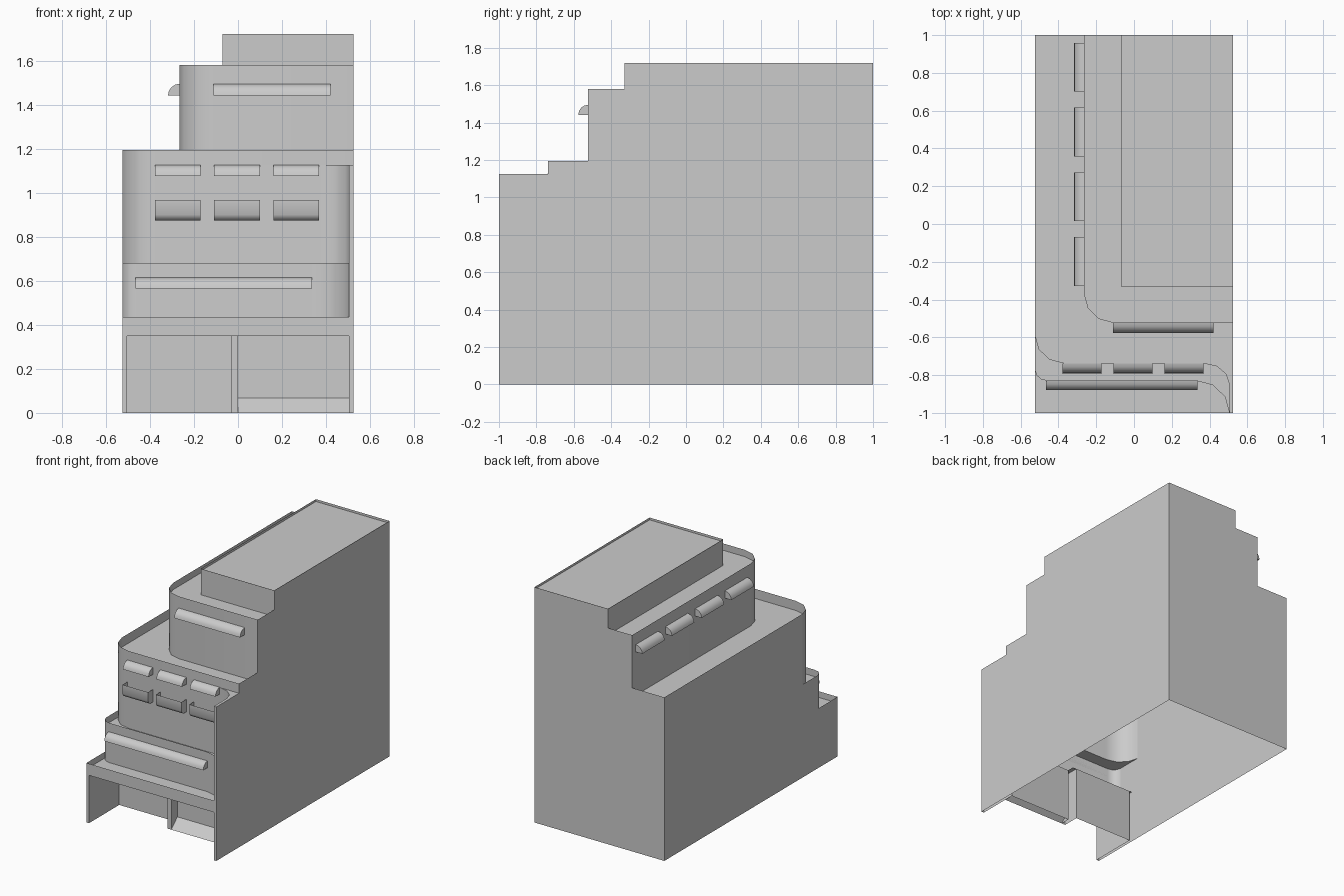
import bpy, bmesh, math

if "Cube" in bpy.data.objects:
    bpy.data.objects.remove(bpy.data.objects["Cube"])

W, L = 0.525, 1.0          # half width, half length
IN = 0.505                 # inner face of the side walls
DRIVE = 0.35               # top of the street openings


def make(name, faces, smooth=False):
    """One object from a list of faces, each a list of xyz points."""
    bm = bmesh.new()
    for pts in faces:
        bm.faces.new([bm.verts.new(p) for p in pts])
    bmesh.ops.remove_doubles(bm, verts=bm.verts, dist=0.0005)
    me = bpy.data.meshes.new(name)
    bm.to_mesh(me)
    bm.free()
    ob = bpy.data.objects.new(name, me)
    bpy.context.collection.objects.link(ob)
    if smooth:
        bpy.ops.object.select_all(action='DESELECT')
        ob.select_set(True)
        bpy.context.view_layer.objects.active = ob
        bpy.ops.object.shade_smooth_by_angle(angle=math.radians(40))
    return ob


def sheet(path, z0, z1):
    return [[(*a, z0), (*b, z0), (*b, z1), (*a, z1)] for a, b in zip(path, path[1:])]


def wall(name, path, z0, z1):
    return make(name, sheet(path, z0, z1), True)


def floor(name, outline, z):
    return make(name, [[(x, y, z) for x, y in outline]])


def arc(cx, cy, rx, ry, a0, a1, n=3):
    return [(cx + rx * math.cos(math.radians(a0 + (a1 - a0) * i / n)),
             cy + ry * math.sin(math.radians(a0 + (a1 - a0) * i / n))) for i in range(n + 1)]


def bar(name, profile, a, b, place, closed):
    """Extrude an (out, z) profile from a to b; place maps (t, out, z) to xyz."""
    pts = profile + profile[:1] if closed else profile
    faces = [[place(a, *p), place(b, *p), place(b, *q), place(a, *q)]
             for p, q in zip(pts, pts[1:])]
    ends = profile if closed else profile + [(0, profile[-1][1])]
    faces += [[place(t, *p) for p in ends] for t in (a, b)]
    return make(name, faces, True)


def awning_profile(z0, r=0.053):
    return [(0, z0)] + [(r * math.cos(i * math.pi / 8), z0 + r * math.sin(i * math.pi / 8))
                        for i in range(5)]


# Facade plans of the stepped storeys, left to right
low = arc(-0.46, -0.77, 0.065, 0.06, 180, 270) + arc(0.33, -1, 0.175, 0.17, 90, 0)
mid_left = arc(-0.37, -0.59, 0.155, 0.148, 180, 270)
mid = mid_left + arc(0.37, -0.85, 0.135, 0.112, 90, 0)
high = [(-0.265, L)] + arc(-0.11, -0.37, 0.155, 0.153, 180, 270) + [(W, -0.523)]
top = [(-0.07, L), (-0.07, -0.33), (W, -0.33)]

# Outer stepped side and back walls
make("right_wall", [[(W, y, z) for y, z in (
    (-1, 0), (1, 0), (1, 1.72), (-0.33, 1.72), (-0.33, 1.58), (-0.523, 1.58),
    (-0.523, 1.195), (-0.738, 1.195), (-0.738, 1.125), (-1, 1.125))]])
make("left_wall", [[(-W, y, z) for y, z in (
    (-1, 0), (1, 0), (1, 1.195), (-0.59, 1.195), (-0.59, 0.68), (-0.77, 0.68),
    (-0.77, 0.435), (-1, 0.435))]])
make("back_wall", [[(x, L, z) for x, z in (
    (-W, 0), (W, 0), (W, 1.72), (-0.07, 1.72), (-0.07, 1.58), (-0.265, 1.58),
    (-0.265, 1.195), (-W, 1.195))]])

# Street level: frame, recessed back walls, divider, sloped kerb
make("street_frame",
     [[(x, -L, z) for x, z in ((-W, 0), (-IN, 0), (-IN, DRIVE), (IN, DRIVE), (IN, 0),
                               (W, 0), (W, 1.125), (IN, 1.125), (IN, 0.435), (-W, 0.435))]])
wall("left_recess", [(-IN, -L), (-IN, -0.65), (-0.03, -0.65), (-0.03, -0.77), (0, -0.77),
                     (0, -0.70), (IN, -0.70), (IN, -L)], 0, 0.39)
make("sloped_kerb", [[(0, -0.77, 0), (IN, -0.77, 0), (IN, -0.70, 0.067), (0, -0.70, 0.067)]])
floor("street_canopy_terrace", [(-W, -L), (IN, -L), (IN, -0.70), (0, -0.70), (0, -0.65),
                                (-W, -0.65)], 0.39)

# Storey facades, rising past the terraces to form parapets
wall("low_facade", low, 0.39, 0.68)
floor("low_terrace", low + mid[::-1], 0.63)
wall("mid_facade", mid + [(IN, -L)], 0.63, 1.125)
wall("mid_parapet", mid_left + [(W, -0.738)], 1.125, 1.195)
floor("mid_terrace", [(-W, L)] + mid + [(IN, -L), (W, -L)] + high[::-1], 1.125)
wall("high_facade", high, 1.125, 1.58)
floor("high_terrace", high + top[::-1], 1.53)
wall("top_facade", top, 1.53, 1.72)
floor("top_roof", top + [(W, L)], 1.703)


# Awnings and balconies
def facing_front(y):
    return lambda t, out, z: (t, y - out, z)


def facing_left(t, out, z):
    return (-0.265 - out, t, z)


bar("low_awning", awning_profile(0.565, 0.05), -0.465, 0.335, facing_front(-0.83), True)
bar("high_awning", awning_profile(1.442), -0.112, 0.42, facing_front(-0.523), True)
balcony = [(0, 0.875), (0.03, 0.875), (0.045, 0.882), (0.055, 0.9), (0.055, 0.967)]
for i in range(3):
    x = -0.378 + i * 0.27
    bar(f"mid_awning_{i}", awning_profile(1.077, 0.05), x, x + 0.207, facing_front(-0.738), True)
    bar(f"balcony_{i}", balcony, x, x + 0.207, facing_front(-0.738), False)
for i in range(4):
    y = -0.328 + i * 0.343
    bar(f"side_awning_{i}", awning_profile(1.442), y, y + 0.258, facing_left, True)
